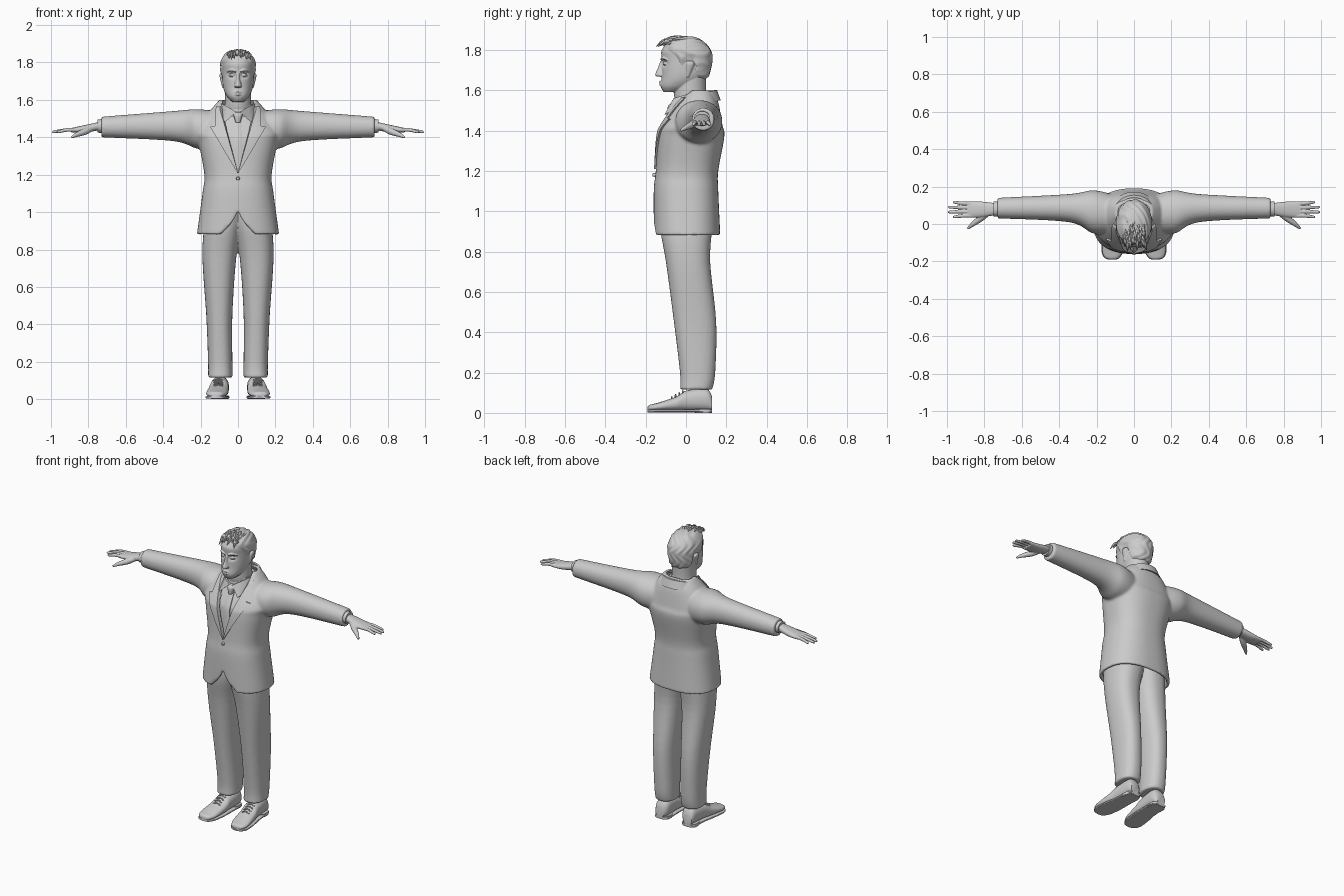
import bpy, bmesh, math, random
from mathutils import Vector

random.seed(4)
if "Cube" in bpy.data.objects:
    bpy.data.objects.remove(bpy.data.objects["Cube"])

SIDES = {"left": 1, "right": -1}
COLOUR = (.6, .6, .6, 1)
grey = bpy.data.materials.new("plain grey")
grey.use_nodes = True
grey.diffuse_color = COLOUR
grey.node_tree.nodes["Principled BSDF"].inputs["Base Color"].default_value = COLOUR


def finish(name, bm, voxel=0, relax=4):
    """Turn a bmesh into a smooth object, optionally fused into one skin."""
    bmesh.ops.recalc_face_normals(bm, faces=bm.faces)
    mesh = bpy.data.meshes.new(name)
    bm.to_mesh(mesh)
    bm.free()
    mesh.materials.append(grey)
    mesh.polygons.foreach_set("use_smooth", [True] * len(mesh.polygons))
    mesh.set_sharp_from_angle(angle=math.radians(50))
    part = bpy.data.objects.new(name, mesh)
    bpy.context.collection.objects.link(part)
    if voxel:
        fuse = part.modifiers.new("fuse", "REMESH")
        fuse.mode, fuse.voxel_size, fuse.use_smooth_shade = "VOXEL", voxel, True
        soften = part.modifiers.new("soften", "SMOOTH")
        soften.iterations = relax


def skin(bm, rings):
    """Bridge closed rings of points and cap both ends."""
    rows = [[bm.verts.new(point) for point in ring] for ring in rings]
    for lower, upper in zip(rows, rows[1:]):
        for i in range(len(lower)):
            bm.faces.new((lower[i - 1], lower[i], upper[i], upper[i - 1]))
    bm.faces.new(rows[0])
    bm.faces.new(rows[-1])


def spline(rows, steps):
    """Smoothly interpolate a list of rows of numbers."""
    last = len(rows) - 1
    result = []
    for i in range(last):
        before, start, end, after = rows[max(i - 1, 0)], rows[i], rows[i + 1], rows[min(i + 2, last)]
        for s in range(steps):
            t = s / steps
            result.append([b + t * (c - a) / 2 + t * t * (a - 2.5 * b + 2 * c - d / 2)
                           + t ** 3 * (1.5 * (b - c) + (d - a) / 2)
                           for a, b, c, d in zip(before, start, end, after)])
    return result + [list(rows[-1])]


def power(value, exponent):
    return math.copysign(abs(value) ** exponent, value)


def loft(bm, axis, rows, side=1, exponent=.85, steps=5, segments=36):
    """Rows are (position, low, high, low, high) across the other two axes."""
    rings = []
    for p, a_low, a_high, b_low, b_high in spline(rows, steps):
        ring = []
        for k in range(segments):
            turn = math.tau * k / segments
            a = (a_low + a_high + (a_high - a_low) * power(math.cos(turn), exponent)) / 2
            b = (b_low + b_high + (b_high - b_low) * power(math.sin(turn), exponent)) / 2
            x, y, z = {"X": (p, a, b), "Y": (a, p, b), "Z": (a, b, p)}[axis]
            ring.append((x * side, y, z))
        rings.append(ring)
    skin(bm, rings)


def even(rows):
    """Expand (height, half width, front, back) to rows centred on x."""
    return [(z, -half, half, front, back) for z, half, front, back in rows]


def tube(bm, path, radii, side=1, segments=10):
    """Round tapered tube along a path."""
    rows = spline([(*point, radius) for point, radius in zip(path, radii)], 4)
    points = [Vector(row[:3]) for row in rows]
    rings = []
    for i, point in enumerate(points):
        along = points[min(i + 1, len(points) - 1)] - points[max(i - 1, 0)]
        across = along.cross(Vector((0, 0, 1))).normalized()
        over = along.cross(across).normalized()
        ring = []
        for k in range(segments):
            turn = math.tau * k / segments
            q = point + rows[i][3] * (across * math.cos(turn) + over * math.sin(turn))
            ring.append((q.x * side, q.y, q.z))
        rings.append(ring)
    skin(bm, rings)


def ramp(table, key, column=1):
    """Linear lookup of a column by the first column."""
    for low, high in zip(table, table[1:]):
        if key <= high[0]:
            share = max(0, (key - low[0]) / (high[0] - low[0]))
            return low[column] + (high[column] - low[column]) * share
    return table[-1][column]


# Jacket outline: height, half width, front, back
BODY = spline([(.88, .22, -.16, .17), (1.1, .19, -.16, .16), (1.2, .18, -.15, .16), (1.37, .21, -.14, .19),
               (1.43, .22, -.12, .18), (1.54, .15, -.05, .16), (1.6, .1, 0, .13)], 10)
BOXY = .82


def opening(z):
    """Half width of the front opening: neck V above, cutaway below."""
    cutaway = .1 * max(0, (1.02 - z) / .14) ** 1.7
    return max(.001, cutaway, min(.09, .27 * (z - 1.21)))


def lapel_width(z):
    return .3 * (z - 1.2) if z < 1.46 else max(.02, .05 - .3 * (z - 1.46))


def body_point(z, turn, inset):
    half, front, back = (ramp(BODY, z, column) for column in (1, 2, 3))
    return ((half - inset) * power(math.sin(turn), BOXY),
            (front + back) / 2 - ((back - front) / 2 - inset) * power(math.cos(turn), BOXY), z)


def angle_at(z, x):
    return math.asin(min(.98, x / ramp(BODY, z)) ** (1 / BOXY))


def shell_ring(z, start, end, outer, inner, count):
    turns = [start + (end - start) * k / count for k in range(count + 1)]
    return [body_point(z, t, outer) for t in turns] + [body_point(z, t, inner) for t in reversed(turns)]


# Jacket body: an open-fronted shell, fused with both sleeves
bm = bmesh.new()
rings = []
for z, *extents in BODY:
    start = angle_at(z, opening(z))
    rings.append(shell_ring(z, start, math.tau - start, 0, .02, 60))
skin(bm, rings)
for side in SIDES.values():
    loft(bm, "X", [(.12, -.05, .16, 1.33, 1.54), (.22, -.05, .18, 1.34, 1.55),
                   (.35, .01, .16, 1.38, 1.54), (.73, .03, .14, 1.4, 1.51)], side, .95, 8)
finish("jacket", bm, .0075, 6)

# Lapels with a notch
bm = bmesh.new()
for side in SIDES.values():
    rings = []
    for k in range(60):
        z = 1.21 + .006 * k
        edge = opening(z)
        ring = shell_ring(z, angle_at(z, edge), angle_at(z, edge + lapel_width(z)), -.009, .006, 6)
        rings.append([(x * side, y, z) for x, y, z in ring])
    skin(bm, rings)
finish("lapels", bm)

# Jacket collar swept round the back of the neck
bm = bmesh.new()
rings = []
for k in range(41):
    turn = .75 + (math.tau - 1.5) * k / 40
    rings.append([(r * math.sin(turn), .055 - .9 * r * math.cos(turn), z - .02 * math.cos(turn))
                  for r, z in ((.13, 1.53), (.11, 1.58), (.095, 1.58), (.1, 1.54))])
skin(bm, rings)
finish("jacket_collar", bm)

# Shirt front, inset inside the jacket
bm = bmesh.new()
loft(bm, "Z", even([(z, half - .03, front + .025, back - .03) for z, half, front, back in BODY
                    if 1.1 < z < 1.55]), steps=1)
finish("shirt", bm)

# Shirt collar band and points
bm = bmesh.new()
loft(bm, "Z", even([(1.51, .09, -.06, .12), (1.575, .08, -.05, .12)]), exponent=1)
for side in SIDES.values():
    flap = [(.01, -.07, 1.535), (.05, -.055, 1.56), (.09, .01, 1.58), (.1, 0, 1.53), (.07, -.1, 1.48)]
    skin(bm, [[(x * side, y + shift, z) for x, y, z in flap] for shift in (-.006, .008)])
finish("shirt_collar", bm)

# Necktie: blade and knot
bm = bmesh.new()
rings = []
for k in range(17):
    z = 1.2 + .018 * k
    half, y = .03 - .0008 * k, body_point(z, 0, .02)[1]
    rings.append([(-half, y + .01, z), (-half, y, z), (0, y - .007, z), (half, y, z), (half, y + .01, z)])
skin(bm, rings)
loft(bm, "Z", even([(1.48, .013, -.09, -.05), (1.52, .024, -.09, -.04), (1.535, .018, -.07, -.04)]))
finish("necktie", bm)

# Jacket button
bm = bmesh.new()
loft(bm, "Y", [(-.165, -.008, .008, 1.172, 1.188), (-.15, -.01, .01, 1.17, 1.19)], exponent=1, segments=16)
finish("jacket_button", bm)

# Trousers: two legs fused at the hips
bm = bmesh.new()
for side in SIDES.values():
    loft(bm, "Z", [(.115, .03, .16, -.03, .13), (.2, .03, .16, -.03, .145), (.45, .03, .17, -.06, .15),
                   (.75, .01, .19, -.1, .12), (.93, -.02, .18, -.13, .13), (1.05, -.02, .15, -.12, .12)], side)
finish("trousers", bm, .008)

SHOE = [(-.19, .1, .13, .01, .03), (-.18, .08, .155, .01, .04), (-.14, .06, .17, .01, .05),
        (-.05, .05, .16, .01, .08), (0, .05, .15, .01, .11), (.1, .05, .14, .01, .12), (.13, .07, .13, .01, .08)]
for label, side in SIDES.items():
    # Shoe, sole with heel, and laces
    bm = bmesh.new()
    loft(bm, "Y", SHOE, side)
    finish(label + "_shoe", bm)
    bm = bmesh.new()
    loft(bm, "Y", [(y, inner - .004, outer + .004, .003, .017) for y, inner, outer, *heights in SHOE], side, .4)
    loft(bm, "Z", [(0, .05, .145, .045, .13), (.02, .05, .145, .04, .13)], side, .7)
    finish(label + "_sole", bm)
    bm = bmesh.new()
    for k in range(4):
        y, z = -.07 + .018 * k, .075 + .01 * k
        tube(bm, [(.08, y, z - .006), (.105, y, z + .004), (.13, y, z - .006)], [.004] * 3, side)
    finish(label + "_laces", bm)

    # Shirt cuff
    bm = bmesh.new()
    loft(bm, "X", [(.7, .04, .12, 1.42, 1.5), (.75, .04, .12, 1.425, 1.495)], side, 1)
    finish(label + "_cuff", bm)

    # Hand: palm, four fingers and a thumb
    bm = bmesh.new()
    loft(bm, "X", [(.73, .05, .11, 1.44, 1.485), (.82, .035, .12, 1.425, 1.465), (.89, .035, .12, 1.425, 1.45)], side)
    for k in range(4):
        y, tip = .044 + .022 * k, .995 - .012 * (k - 1.5) ** 2
        fan = y + .004 * (k - 1.5)
        tube(bm, [(.85, y, 1.44), (.91, y, 1.44), (tip - .01, fan, 1.43), (tip, fan, 1.43)],
             [.011, .01, .008, .005], side)
    tube(bm, [(.78, .06, 1.45), (.82, .03, 1.43), (.86, 0, 1.415), (.89, -.025, 1.4)], [.016, .018, .013, .006], side)
    finish(label + "_hand", bm, .003, 3)

# Head with eye sockets, neck, nose, lips, brows, eyelids and ears, fused together
HEAD = even([(1.59, .03, -.11, -.03), (1.62, .06, -.125, .04), (1.67, .08, -.12, .1), (1.75, .085, -.12, .12),
             (1.8, .083, -.12, .11), (1.84, .06, -.08, .07), (1.855, .03, -.04, .03)])
bm = bmesh.new()
loft(bm, "Z", HEAD, exponent=.92, steps=8, segments=64)
for v in bm.verts:
    if v.co.y < -.04:
        across, up = (abs(v.co.x) - .034) / .017, (v.co.z - 1.733) / .013
        v.co.y += .02 * math.exp(-across ** 2 - up ** 2)
loft(bm, "Z", even([(1.5, .08, -.04, .12), (1.58, .07, -.06, .1), (1.67, .07, -.05, .1)]), exponent=1)
loft(bm, "Z", even([(1.667, .012, -.138, -.09), (1.675, .02, -.153, -.09), (1.71, .011, -.14, -.09),
                    (1.745, .01, -.127, -.09)]), exponent=1)
for z in (1.629, 1.641):
    tube(bm, [(-.024, -.116, z - .002), (0, -.128, z), (.024, -.116, z - .002)], [.002, .006, .002])
for side in SIDES.values():
    tube(bm, [(.012, -.122, 1.75), (.035, -.116, 1.76), (.06, -.094, 1.75)], [.005, .006, .003], side)
    tube(bm, [(.018, -.108, 1.73), (.034, -.108, 1.733), (.05, -.097, 1.73)], [.003, .008, .003], side)
    loft(bm, "Z", [(1.665, .07, .084, 0, .014), (1.725, .07, .098, 0, .04), (1.742, .075, .095, .006, .034)], side)
finish("head", bm, .003, 3)

# Hair: a streaked cap rising out of the scalp above a hairline
HAIRLINE = [(-.1, 1.81), (-.05, 1.77), (-.02, 1.72), (0, 1.74), (.04, 1.74), (.05, 1.67), (.09, 1.64)]
bm = bmesh.new()
loft(bm, "Z", HEAD, exponent=.92, steps=12, segments=110)
for v in bm.verts:
    rise = v.co.z - ramp(HAIRLINE, v.co.y)
    streak = math.sin(150 * v.co.x + 70 * v.co.y + 3 * math.sin(60 * v.co.z)) * .002
    outward = (v.co - Vector((0, 0, 1.74))).normalized()
    v.co += outward * (min(.01, rise * .3) + streak * min(1, max(0, rise * 40)))
bald = [v for v in bm.verts if v.co.z < ramp(HAIRLINE, v.co.y) - .012]
bmesh.ops.delete(bm, geom=bald, context="VERTS")
finish("hair", bm)

# Loose locks combed forward into a quiff
bm = bmesh.new()
for k in range(60):
    x, y = random.uniform(-.055, .055), random.uniform(-.085, .05)
    z = 1.86 - 4.5 * x * x - 3.2 * (y + .01) ** 2
    reach, lean = random.uniform(.035, .065), random.uniform(-.005, .018)
    tip = Vector((x + lean, y - reach, z - .004 - .22 * max(0, -y)))
    tube(bm, [(x, y, z - .006), (x + lean / 2, y - reach / 2, z + .004), tip], [.008, .009, .0015], segments=6)
finish("hair_locks", bm)
